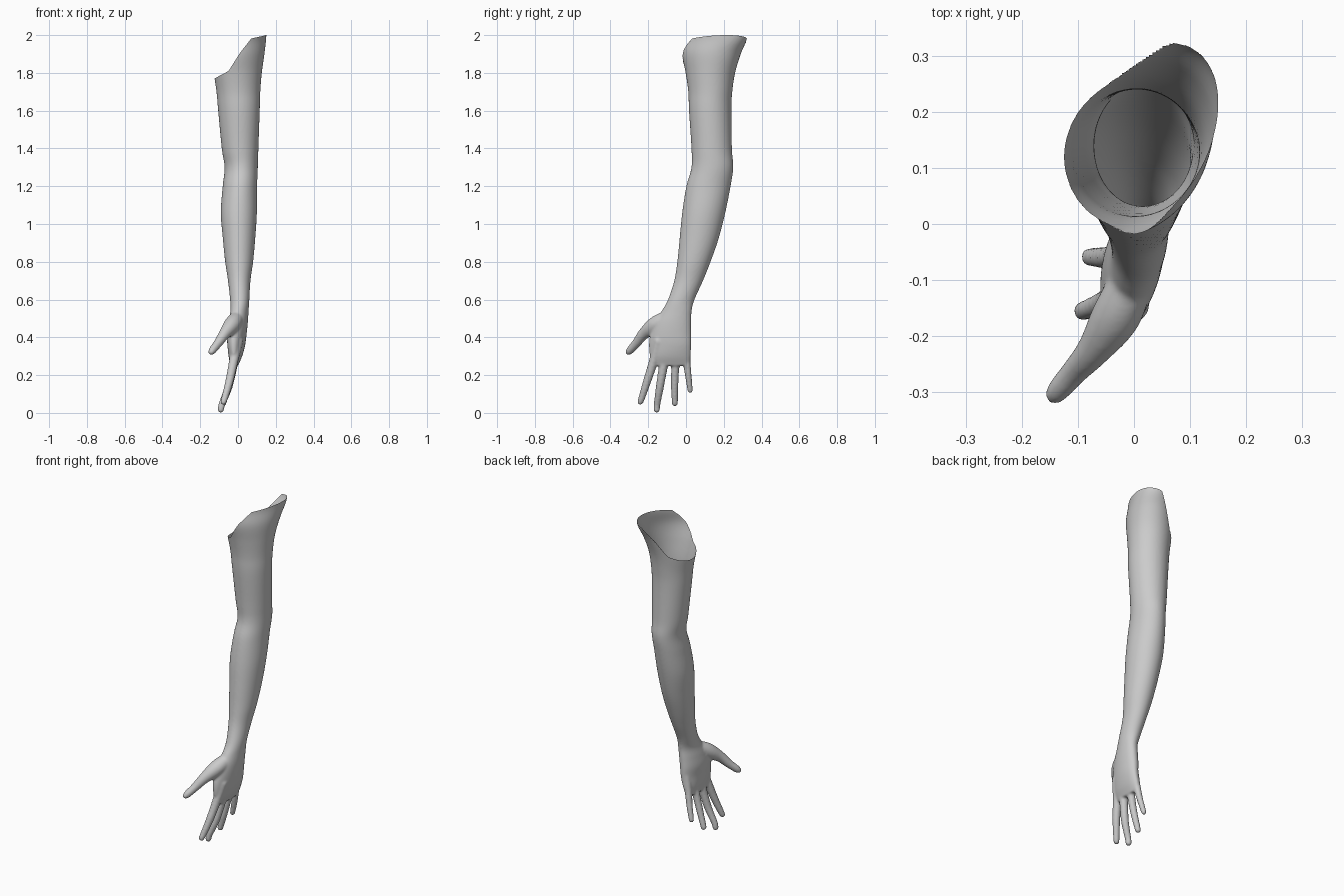
import bpy, bmesh, math
from mathutils import Vector, Matrix

if "Cube" in bpy.data.objects:
    bpy.data.objects.remove(bpy.data.objects["Cube"])


def spline(points, steps):
    """Catmull-Rom resampling of a list of number tuples."""
    pts = [Vector(p) for p in points]
    pts = [2 * pts[0] - pts[1]] + pts + [2 * pts[-1] - pts[-2]]
    out = []
    for i in range(1, len(pts) - 2):
        a, b, c, d = pts[i - 1:i + 3]
        for k in range(steps):
            t = k / steps
            out.append(0.5 * (2 * b + (c - a) * t + (2 * a - 5 * b + 4 * c - d) * t * t
                              + (3 * b - a - 3 * c + d) * t ** 3))
    out.append(pts[-2])
    return out


def loft(bm, sections, n=56):
    """Closed tube through rounded sections: z, x min, x max, y min, y max, shear."""
    rings = []
    for z, x0, x1, y0, y1, s in spline(sections, 6):
        a, b = (x1 - x0) / 2, (y1 - y0) / 2
        a = math.sqrt(max(a * a - s * s, 1e-6))
        ring = []
        for i in range(n):
            t = 2 * math.pi * i / n
            ring.append(bm.verts.new(((x0 + x1) / 2 + a * math.cos(t) + s * math.sin(t),
                                      (y0 + y1) / 2 + b * math.sin(t), z)))
        rings.append(ring)
    for r, q in zip(rings, rings[1:]):
        for i in range(n):
            j = (i + 1) % n
            bm.faces.new((r[i], r[j], q[j], q[i]))
    bm.faces.new(rings[0][::-1])
    bm.faces.new(rings[-1])


def digit(bm, path):
    """Finger as a dense row of overlapping spheres: x, y, z, radius."""
    for x, y, z, r in spline(path, 9):
        bmesh.ops.create_uvsphere(bm, u_segments=20, v_segments=12, radius=r,
                                  matrix=Matrix.Translation((x, y, z)))


def rim_height(x):
    """Slanted, S-curved shoulder opening."""
    pts = [(-0.2, 1.76), (-0.125, 1.77), (-0.05, 1.81), (0.01, 1.905),
           (0.07, 1.982), (0.15, 2.0), (0.3, 2.0)]
    for (xa, za), (xb, zb) in zip(pts, pts[1:]):
        if x <= xb:
            return za + (zb - za) * (x - xa) / (xb - xa)
    return 2.0


bm = bmesh.new()

# Upper arm, elbow, forearm and palm
loft(bm, [
    (0.25, -0.040, 0.000, -0.170, 0.018, 0.004),
    (0.30, -0.050, 0.022, -0.190, 0.025, 0.008),
    (0.36, -0.056, 0.038, -0.196, 0.027, 0.014),
    (0.42, -0.060, 0.046, -0.188, 0.028, 0.014),
    (0.48, -0.052, 0.052, -0.165, 0.028, 0.012),
    (0.54, -0.040, 0.056, -0.128, 0.030, 0.008),
    (0.60, -0.042, 0.060, -0.095, 0.045, 0),
    (0.70, -0.053, 0.066, -0.062, 0.090, 0),
    (0.80, -0.068, 0.080, -0.046, 0.130, 0),
    (0.92, -0.080, 0.091, -0.034, 0.172, 0),
    (1.06, -0.091, 0.100, -0.020, 0.208, 0),
    (1.20, -0.081, 0.101, 0.002, 0.236, 0),
    (1.30, -0.071, 0.105, 0.029, 0.250, 0),
    (1.40, -0.086, 0.108, 0.029, 0.243, 0),
    (1.60, -0.105, 0.115, 0.016, 0.240, 0),
    (1.70, -0.114, 0.118, 0.012, 0.245, 0.004),
    (1.80, -0.128, 0.126, -0.002, 0.260, 0.012),
    (1.90, -0.132, 0.140, -0.022, 0.290, 0.030),
    (1.98, -0.132, 0.149, -0.022, 0.323, 0.050),
    (2.05, -0.132, 0.152, -0.022, 0.330, 0.050),
])

# Thumb, index, middle, ring and little finger
digit(bm, [(0, -.09, .51, .036), (-.03, -.16, .468, .044), (-.07, -.222, .42, .031),
           (-.105, -.262, .37, .024), (-.132, -.293, .335, .021), (-.141, -.304, .323, .017)])
digit(bm, [(0, -.145, .38, .028), (-.022, -.170, .28, .025), (-.045, -.205, .17, .022),
           (-.070, -.234, .08, .018), (-.077, -.242, .058, .016)])
digit(bm, [(0, -.09, .38, .028), (-.022, -.115, .27, .025), (-.05, -.138, .14, .022),
           (-.085, -.153, .045, .018), (-.091, -.155, .017, .017)])
digit(bm, [(0, -.045, .38, .026), (-.022, -.055, .27, .023), (-.05, -.060, .15, .020),
           (-.078, -.059, .052, .017)])
digit(bm, [(0, 0, .38, .024), (-.018, .003, .28, .021), (-.032, .012, .2, .018),
           (-.052, .022, .12, .015)])

mesh = bpy.data.meshes.new("arm_source")
bm.to_mesh(mesh)
bm.free()
source = bpy.data.objects.new("arm_source", mesh)
bpy.context.collection.objects.link(source)

# Fuse everything into one skin and soften the joins
remesh = source.modifiers.new("fuse", 'REMESH')
remesh.mode = 'VOXEL'
remesh.voxel_size = 0.006
soft = source.modifiers.new("soften", 'SMOOTH')
soft.factor = 0.5
soft.iterations = 7
skin = bpy.data.meshes.new_from_object(source.evaluated_get(bpy.context.evaluated_depsgraph_get()))
bpy.data.objects.remove(source)

# Open the shoulder along the slanted rim
bm = bmesh.new()
bm.from_mesh(skin)
cut = [f for f in bm.faces
       if f.calc_center_median().z > rim_height(f.calc_center_median().x)]
bmesh.ops.delete(bm, geom=cut, context='FACES')
for v in bm.verts:
    if v.is_boundary:
        v.co.z = rim_height(v.co.x)
for f in bm.faces:
    f.smooth = True
bm.to_mesh(skin)
bm.free()

arm = bpy.data.objects.new("arm", skin)
bpy.context.collection.objects.link(arm)
